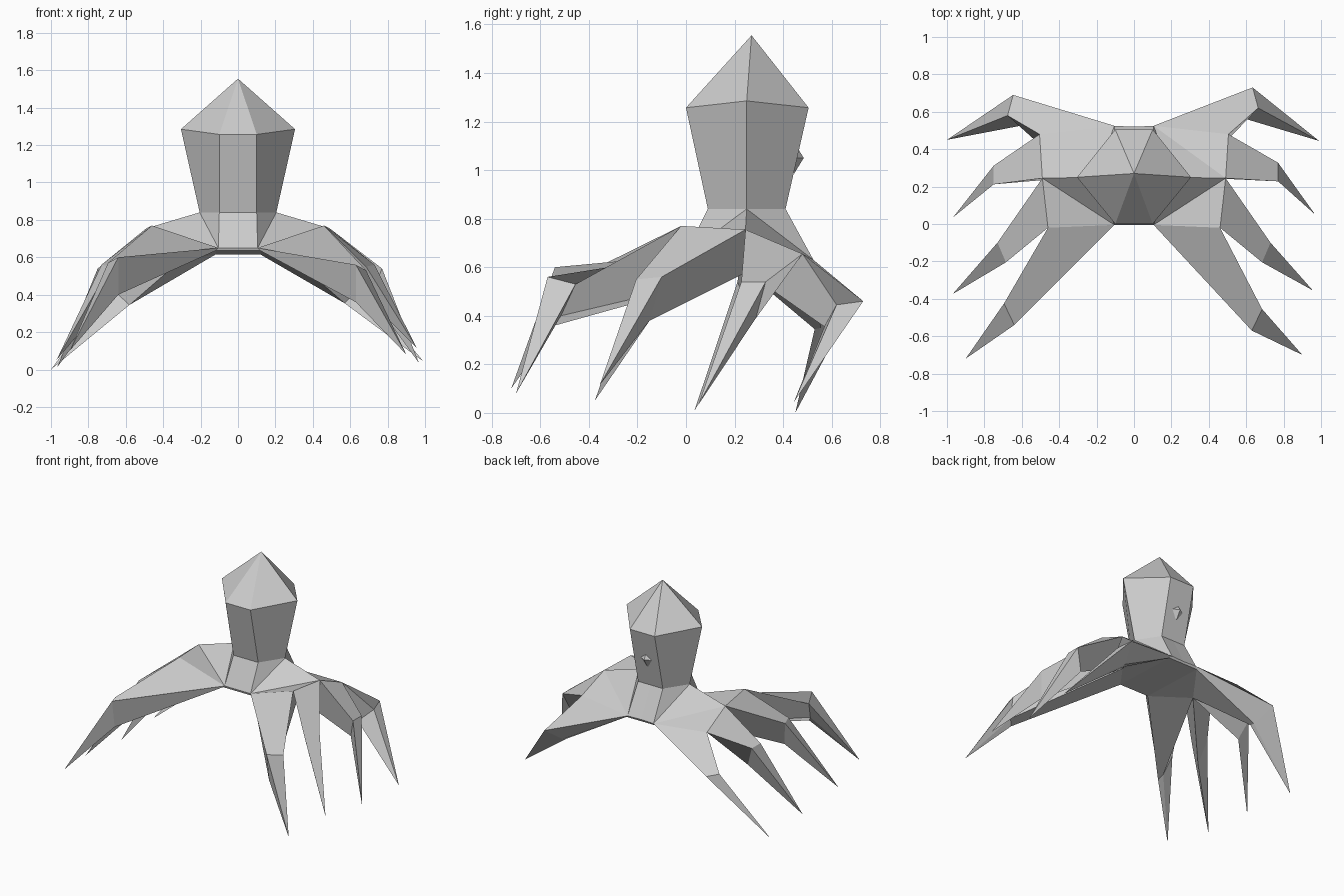
import bpy, bmesh
from mathutils import Vector

if "Cube" in bpy.data.objects:
    bpy.data.objects.remove(bpy.data.objects["Cube"])


def finish(name, bm):
    """Turn a bmesh into a flat-shaded object."""
    bmesh.ops.remove_doubles(bm, verts=bm.verts, dist=0.0005)
    bmesh.ops.recalc_face_normals(bm, faces=bm.faces)
    mesh = bpy.data.meshes.new(name)
    bm.to_mesh(mesh)
    bm.free()
    obj = bpy.data.objects.new(name, mesh)
    bpy.context.collection.objects.link(obj)
    return obj


def mirror_x(bm):
    """Add the left half by copying the right half across x = 0."""
    half = bm.verts[:] + bm.edges[:] + bm.faces[:]
    copy = bmesh.ops.duplicate(bm, geom=half)["geom"]
    for v in [g for g in copy if isinstance(g, bmesh.types.BMVert)]:
        v.co.x *= -1


def face(bm, *points):
    bm.faces.new([bm.verts.new(p) for p in points])


def half_ring(front_y, back_y, z, corner_x, side_x, side_z):
    """Right half of a six-sided ring, from front centre to back centre."""
    return [Vector(p) for p in (
        (0, front_y, z), (corner_x, front_y, z), (side_x, 0.25, side_z),
        (corner_x, back_y, z), (0, back_y, z))]


# Head: tapered six-sided mantle with a pointed top
neck = half_ring(0.09, 0.41, 0.84, 0.10, 0.205, 0.84)
brow = half_ring(0.0, 0.505, 1.257, 0.10, 0.305, 1.285)
apex = Vector((0, 0.27, 1.555))
bm = bmesh.new()
for i in range(4):
    face(bm, neck[i], neck[i + 1], brow[i + 1], brow[i])
    face(bm, brow[i], brow[i + 1], apex)
mirror_x(bm)
finish("head", bm)

# Skirt: shoulders spreading from the neck, with a shallow underside
front0, front = Vector((0, -0.005, 0.65)), Vector((0.105, -0.005, 0.65))
back0, back = Vector((0, 0.52, 0.63)), Vector((0.105, 0.525, 0.63))
web_a = Vector((0.46, -0.02, 0.77))
web_b = Vector((0.49, 0.245, 0.755))
web_c = Vector((0.505, 0.48, 0.655))
under = half_ring(0.0, 0.515, 0.635, 0.12, 0.31, 0.58)
for v in under[3:]:
    v.z = 0.615
bm = bmesh.new()
face(bm, front0, front, neck[1], neck[0])
face(bm, front, web_b, neck[2])
face(bm, front, neck[2], neck[1])
face(bm, front, web_a, web_b)
face(bm, neck[2], web_b, back)
face(bm, neck[2], back, neck[3])
face(bm, back, web_b, web_c)
face(bm, back, back0, neck[4], neck[3])
face(bm, front0, front, under[1], under[0])
face(bm, back0, back, under[3], under[4])
face(bm, under[0], under[1], under[3], under[4])
face(bm, under[1], under[2], under[3])
mirror_x(bm)
finish("skirt", bm)

# Arms: bent at a knee and tapering to a point; end pairs have four sides
# root outline, knee outline, tip,
# then how far the right knee and tip differ from the average of both sides
arms = {
    "front_arm": ((front, web_a, under[2], under[1]),
                  ((.635, -.555, .58), (.69, -.44, .55),
                   (.66, -.50, .42), (.635, -.525, .38)),
                  (.90, -.71, .09), (-.005, -.015, -.02), (0, .01, -.01)),
    "front_side_arm": ((web_a, web_b, under[2]),
                       ((.685, -.205, .55), (.73, -.10, .56), (.69, -.15, .38)),
                       (.963, -.365, .083), (0, 0, 0), (-.007, .01, .032)),
    "rear_side_arm": ((web_b, web_c, under[2]),
                      ((.76, .22, .54), (.76, .32, .54), (.70, .28, .39)),
                      (.968, .043, .022), (.01, .008, 0), (0, .008, .012)),
    "rear_arm": ((web_c, back, under[3], under[2]),
                 ((.67, .60, .44), (.64, .71, .455),
                  (.585, .575, .355), (.575, .55, .35)),
                 (.995, .447, .022), (-.006, .02, .005), (-.005, -.003, .022)),
}
for name, (root, knee, tip, knee_off, tip_off) in arms.items():
    for side, s in (("right", 1), ("left", -1)):
        k = [Vector(p) + s * Vector(knee_off) for p in knee]
        t = Vector(tip) + s * Vector(tip_off)
        bm = bmesh.new()
        for i in range(len(root)):
            j = (i + 1) % len(root)
            face(bm, root[i], root[j], k[j], k[i])
            face(bm, k[i], k[j], t)
        for v in bm.verts:
            v.co.x *= s
        finish(f"{name}_{side}", bm)

# Siphon: small pointed stud on the back of the head
bm = bmesh.new()
bmesh.ops.create_cone(bm, segments=4, radius1=0.065, radius2=0, depth=0.04)
for v in bm.verts:
    v.co = Vector((v.co.x, 0.465 + v.co.z, 1.05 + v.co.y))
finish("siphon", bm)
